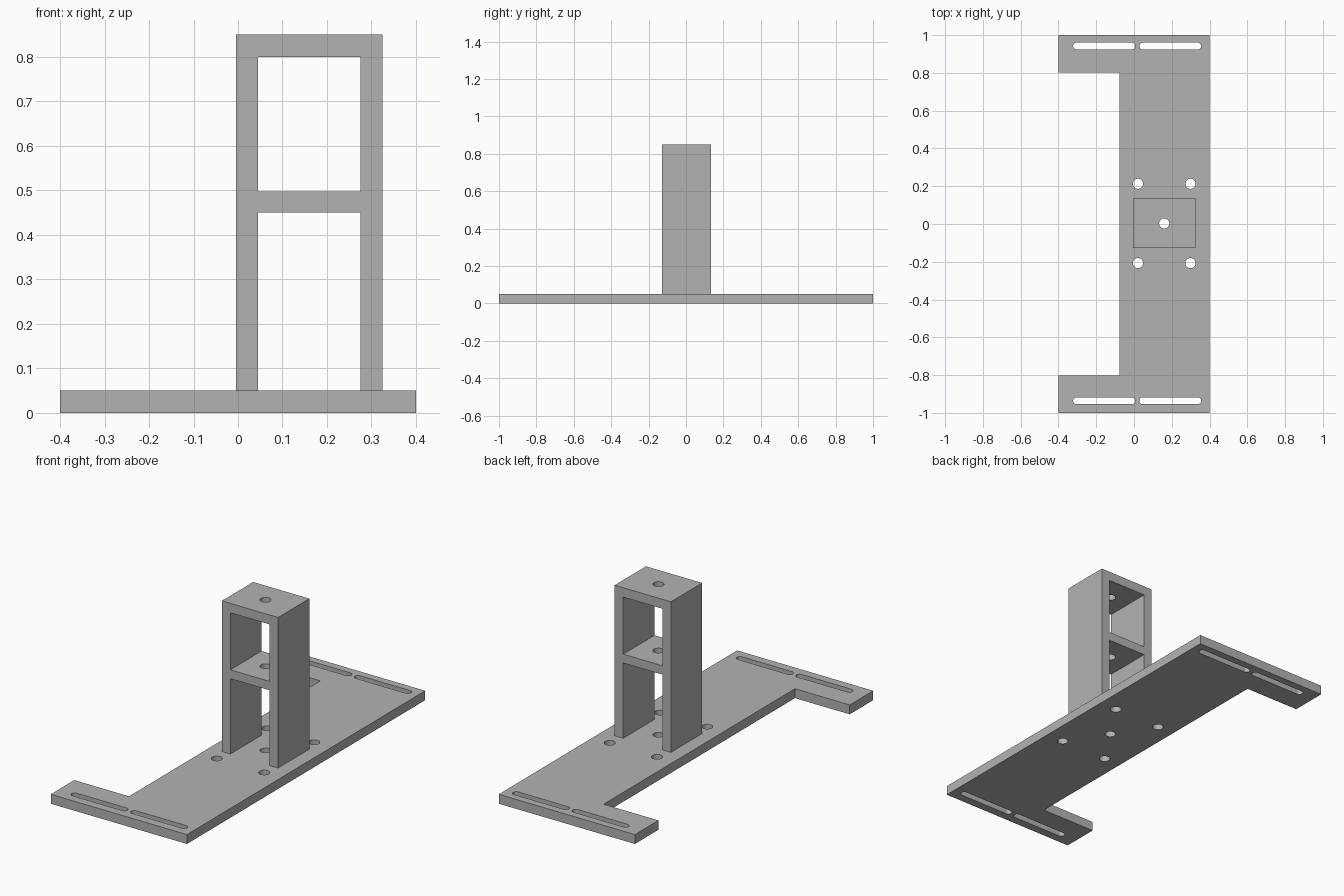
import bpy, bmesh, math

cube = bpy.data.objects.get("Cube")
if cube:
    bpy.data.objects.remove(cube, do_unlink=True)

grey = bpy.data.materials.new("plain grey")
grey.use_nodes = True
colour = (0.45, 0.45, 0.45, 1)
grey.diffuse_color = colour
grey.node_tree.nodes["Principled BSDF"].inputs["Base Color"].default_value = colour

T = 0.05              # plate thickness
CX, CY = 0.16, 0.003  # tower centre


def prism(name, outline, z0, z1):
    """Extrude an xy outline between two heights."""
    bm = bmesh.new()
    face = bm.faces.new([bm.verts.new((x, y, z0)) for x, y in outline])
    up = bmesh.ops.extrude_face_region(bm, geom=[face])["geom"]
    verts = [v for v in up if isinstance(v, bmesh.types.BMVert)]
    bmesh.ops.translate(bm, verts=verts, vec=(0, 0, z1 - z0))
    bmesh.ops.recalc_face_normals(bm, faces=bm.faces)
    mesh = bpy.data.meshes.new(name)
    bm.to_mesh(mesh)
    bm.free()
    mesh.materials.append(grey)
    obj = bpy.data.objects.new(name, mesh)
    bpy.context.collection.objects.link(obj)
    return obj


def box(name, x0, x1, y0, y1, z0, z1):
    return prism(name, [(x0, y0), (x1, y0), (x1, y1), (x0, y1)], z0, z1)


def slot(x0, x1, y, r, n=16):
    """Round-ended outline; a circle when x0 equals x1."""
    pts = []
    for cx, start in ((x1, -math.pi / 2), (x0, math.pi / 2)):
        for i in range(n + (x0 != x1)):
            a = start + math.pi * i / n
            pts.append((cx + r * math.cos(a), y + r * math.sin(a)))
    return pts


def cut(target, cutter):
    mod = target.modifiers.new("cut", 'BOOLEAN')
    mod.operation = 'DIFFERENCE'
    mod.solver = 'EXACT'
    mod.object = cutter
    cutter.hide_render = True
    bpy.context.view_layer.objects.active = target
    bpy.ops.object.modifier_apply(modifier=mod.name)
    bpy.data.objects.remove(cutter, do_unlink=True)


# C-shaped base plate
plate = prism("base_plate", [(-0.4, -1), (0.4, -1), (0.4, 1), (-0.4, 1),
                             (-0.4, 0.803), (-0.078, 0.803),
                             (-0.078, -0.803), (-0.4, -0.803)], 0, T)

# Bolt holes and adjustment slots through the plate
holes = [slot(CX, CX, CY, 0.027)]
for side in (-1, 1):
    for dx in (-0.139, 0.139):
        holes.append(slot(CX + dx, CX + dx, CY + side * 0.21, 0.027))
    for x0, x1 in ((-0.304, -0.012), (0.046, 0.338)):
        holes.append(slot(x0, x1, CY + side * 0.939, 0.018))
for outline in holes:
    cut(plate, prism("hole_cutter", outline, -T, 2 * T))

# Tower with two open bays and a middle shelf
tower = box("tower_frame", CX - 0.165, CX + 0.165, CY - 0.131, CY + 0.131, T, 0.85)
for z0, z1 in ((0, 0.45), (0.497, 0.8)):
    cut(tower, box("bay_cutter", CX - 0.115, CX + 0.115, -0.3, 0.3, z0, z1))
cut(tower, prism("bore_cutter", slot(CX, CX, CY, 0.027), 0.3, 1))
